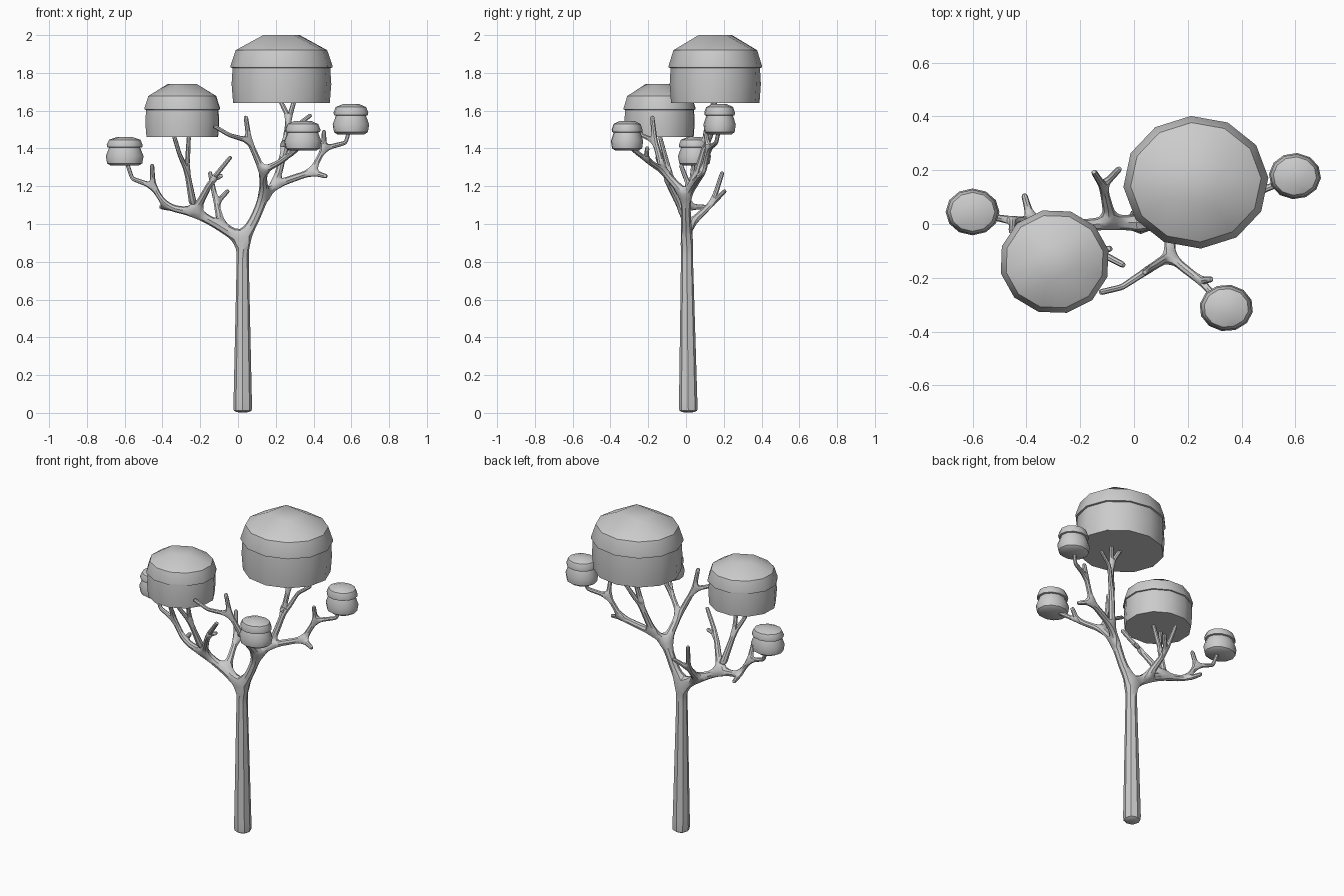
import bpy
import bmesh
from math import cos, sin, radians, pi

cube = bpy.data.objects.get("Cube")
if cube:
    bpy.data.objects.remove(cube)

# Single matte grey
grey = bpy.data.materials.new("light_grey")
grey.use_nodes = True
grey.diffuse_color = (.6, .6, .6, 1)
grey.node_tree.nodes["Principled BSDF"].inputs["Base Color"].default_value = grey.diffuse_color


def add_object(name, mesh):
    obj = bpy.data.objects.new(name, mesh)
    bpy.context.scene.collection.objects.link(obj)
    mesh.materials.append(grey)
    bpy.ops.object.select_all(action="DESELECT")
    obj.select_set(True)
    bpy.context.view_layer.objects.active = obj
    return obj


# Branch skeleton: each joint names its parent and its position
trunk = {
    "base": (None, .025, .012, 0),
    "trunk_foot": ("base", .025, .012, .02),
    "trunk_top": ("trunk_foot", .025, .005, .82),
    "fork": ("trunk_top", .025, .005, .91),
}
left_limb = {
    "left_bend": ("fork", -.085, .005, .985),
    "left_elbow": ("left_bend", -.23, -.01, 1.06),
    "left_end": ("left_elbow", -.38, .01, 1.09),
    "left_stub": ("left_end", -.41, .115, 1.09),
    "outer_rise": ("left_end", -.45, .015, 1.2),
    "outer_twig": ("outer_rise", -.455, -.03, 1.32),
    "outer_bend": ("outer_rise", -.56, .03, 1.24),
    "outer_tip": ("outer_bend", -.59, .04, 1.33),
    "back_twig": ("left_bend", -.115, .14, 1.11),
    "back_twig_tall": ("back_twig", -.15, .195, 1.28),
    "back_twig_short": ("back_twig", -.05, .21, 1.18),
    "inner_twig": ("left_elbow", -.14, -.1, 1.23),
    "inner_twig_tall": ("inner_twig", -.035, -.155, 1.36),
    "inner_twig_short": ("inner_twig", -.08, -.09, 1.26),
    "crown_stem": ("left_elbow", -.27, -.09, 1.28),
    "crown_prong_right": ("crown_stem", -.26, -.14, 1.47),
    "crown_prong_mid": ("crown_stem", -.31, -.14, 1.37),
    "crown_prong_left": ("crown_prong_mid", -.34, -.17, 1.47),
}
right_limb = {
    "right_bend": ("fork", .09, 0, 1.03),
    "right_elbow": ("right_bend", .14, 0, 1.15),
    "front_stem": ("right_elbow", .13, -.12, 1.28),
    "front_left": ("front_stem", .06, -.165, 1.44),
    "front_left_tip": ("front_left", .04, -.18, 1.575),
    "front_left_bend": ("front_left", -.045, -.235, 1.47),
    "front_left_end": ("front_left_bend", -.13, -.255, 1.52),
    "front_right": ("front_stem", .245, -.21, 1.34),
    "front_right_twig": ("front_right", .29, -.205, 1.41),
    "front_right_tip": ("front_right", .33, -.3, 1.41),
    "rear_stem": ("right_elbow", .2, .04, 1.21),
    "rear_mid": ("rear_stem", .24, .09, 1.37),
    "rear_fork": ("rear_mid", .27, .12, 1.56),
    "rear_prong_left": ("rear_fork", .22, .15, 1.66),
    "rear_prong_right": ("rear_fork", .3, .16, 1.66),
    "rear_twig": ("rear_mid", .31, .15, 1.52),
    "rear_twig_tip": ("rear_twig", .39, .17, 1.58),
    "side_stem": ("rear_stem", .39, .09, 1.275),
    "side_twig": ("side_stem", .475, .06, 1.25),
    "side_rise": ("side_stem", .455, .12, 1.4),
    "side_twig_tall": ("side_rise", .455, .1, 1.5),
    "side_bend": ("side_rise", .57, .16, 1.43),
    "side_tip": ("side_bend", .59, .175, 1.5),
}
joints = {**trunk, **left_limb, **right_limb}


def tip_count(name):
    children = [n for n, j in joints.items() if j[0] == name]
    return sum(map(tip_count, children)) if children else 1


# Trunk and branches: skinned skeleton, thicker where more tips are carried
names = list(joints)
mesh = bpy.data.meshes.new("trunk_and_branches")
mesh.from_pydata([j[1:] for j in joints.values()],
                 [(names.index(j[0]), i) for i, j in enumerate(joints.values()) if j[0]], [])
tree = add_object("trunk_and_branches", mesh)
skin = tree.modifiers.new("skin", "SKIN")
skin.use_smooth_shade = True
for name, data in zip(names, mesh.skin_vertices[0].data):
    r = .012 * tip_count(name) ** .36
    if name in ("base", "trunk_foot"):
        r = .054
    data.radius = (r, r)
    data.use_root = name == "base"
tree.modifiers.new("rounding", "SUBSURF").levels = 1
bpy.ops.object.modifier_apply(modifier="skin")
bpy.ops.object.modifier_apply(modifier="rounding")
bpy.ops.object.shade_smooth_by_angle(angle=radians(35))


def canopy(name, centre, size, heights, turn, flat, layers):
    """Twelve-sided crown closed by a square cap; layers are (radius, height) from top to bottom."""
    bm = bmesh.new()
    low, lip, top = heights

    def ring(count, scale, z):
        return [bm.verts.new((centre[0] + size[0] * scale * cos(a), centre[1] + size[1] * scale * sin(a), z))
                for a in (radians(turn) + 2 * pi * i / count for i in range(count))]

    square = ring(4, flat, top)
    bm.faces.new(square)
    rings = [ring(12, s, lip + h * (top - lip if h > 0 else lip - low)) for s, h in layers]
    first = rings[0]
    for k in range(4):
        c = 3 * k
        bm.faces.new((square[k], first[c - 1], first[c], first[c + 1]))
        bm.faces.new((square[k], first[c + 1], first[c + 2], square[(k + 1) % 4]))
    for upper, lower in zip(rings, rings[1:]):
        for i in range(12):
            bm.faces.new((upper[i - 1], lower[i - 1], lower[i], upper[i]))
    bm.faces.new(rings[-1])
    bmesh.ops.recalc_face_normals(bm, faces=bm.faces)
    mesh = bpy.data.meshes.new(name)
    bm.to_mesh(mesh)
    bm.free()
    add_object(name, mesh)
    bpy.ops.object.shade_smooth_by_angle(angle=radians(40))


# Large crowns: wide dome with a lip over a straight drum
large = [(.9, .5), (1, 0), (1, -.06), (.96, -.07), (.98, -.5), (.95, -1)]
canopy("large_crown", (.23, .155), (.27, .247), (1.64, 1.84, 2), 34, .43, large)
canopy("medium_crown", (-.295, -.14), (.205, .195), (1.46, 1.615, 1.74), 73, .4, large)

# Small crowns: low cap over a bulging drum
small = [(.83, .65), (.95, 0), (.93, -.12), (.82, -.14), (1, -.55), (.93, -.9), (.75, -1)]
canopy("left_small_crown", (-.6, .045), (.1, .087), (1.31, 1.42, 1.46), 60, .48, small)
canopy("right_small_crown", (.598, .178), (.097, .086), (1.475, 1.59, 1.635), 25, .48, small)
canopy("front_small_crown", (.343, -.312), (.1, .087), (1.39, 1.5, 1.545), 20, .48, small)
